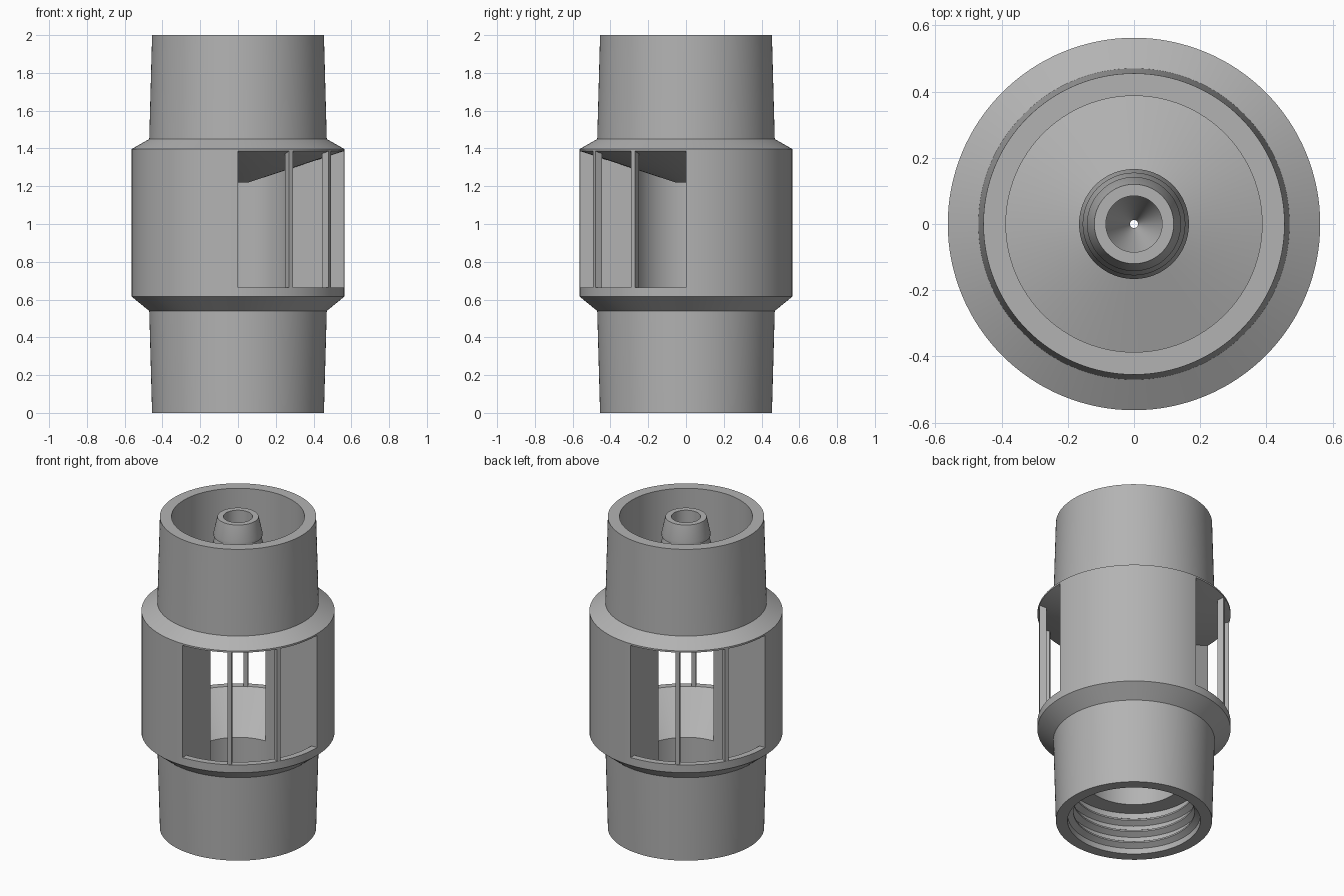
import bpy
import bmesh
import math

cube = bpy.data.objects.get("Cube")
if cube:
    bpy.data.objects.remove(cube, do_unlink=True)

grey = bpy.data.materials.new("plain_grey")
grey.use_nodes = True
GREY = (0.45, 0.45, 0.45, 1)
grey.diffuse_color = GREY
grey.node_tree.nodes["Principled BSDF"].inputs["Base Color"].default_value = GREY

SEGMENTS = 128      # sides of a full turn
OUTER = 0.5625      # collar radius
BORE = 0.28         # central passage radius
SILL, HEAD = 0.665, 1.386
FLOOR = 0.45        # where the funnel meets the bore


def finish(name, bm):
    bmesh.ops.recalc_face_normals(bm, faces=bm.faces)
    mesh = bpy.data.meshes.new(name)
    bm.to_mesh(mesh)
    bm.free()
    obj = bpy.data.objects.new(name, mesh)
    bpy.context.collection.objects.link(obj)
    mesh.materials.append(grey)
    bpy.ops.object.select_all(action="DESELECT")
    obj.select_set(True)
    bpy.context.view_layer.objects.active = obj
    bpy.ops.object.shade_smooth_by_angle(angle=math.radians(20))
    return obj


def revolve(name, profile, start=0, turn=360):
    """Spin a closed (radius, height) profile around z; cap it if partial."""
    bm = bmesh.new()
    full = turn == 360
    steps = SEGMENTS * turn // 360
    rings = []
    for i in range(steps if full else steps + 1):
        a = math.radians(start + turn * i / steps)
        rings.append([bm.verts.new((r * math.cos(a), r * math.sin(a), z))
                      for r, z in profile])
    n = len(profile)
    for i in range(steps):
        a, b = rings[i], rings[(i + 1) % len(rings)]
        for j in range(n):
            k = (j + 1) % n
            bm.faces.new((a[j], b[j], b[k], a[k]))
    if not full:
        bm.faces.new(rings[0])
        bm.faces.new(rings[-1])
    return finish(name, bm)


# Upper body: sleeve, ribbed inner nozzle and conical chamber ceiling
upper = [(0.012, 1.22), (0.055, 1.22), (OUTER, HEAD), (OUTER, 1.397),
         (0.47, 1.45), (0.455, 2), (0.387, 2), (0.387, 1.47), (0.14, 1.55)]
barb_z = 1.64
for wide, narrow in ((0.166, 0.15), (0.155, 0.135), (0.142, 0.12)):
    upper += [(narrow - 0.012, barb_z), (wide, barb_z), (wide, barb_z + 0.02),
              (narrow, barb_z + 0.12)]
    barb_z += 0.12
upper += [(0.085, 2), (0.085, 1.42)]
revolve("upper_body", upper)

# Lower body: threaded socket, bore and funnel below the windows
lower = [(0.455, 0), (0.47, 0.54), (OUTER, 0.615), (OUTER, SILL),
         (0.522, SILL), (BORE, FLOOR), (BORE, 0.27), (0.385, 0.27)]
for i in range(3):
    z = 0.235 - i * 0.075
    lower += [(0.385, z), (0.352, z - 0.02), (0.352, z - 0.03), (0.385, z - 0.05)]
lower.append((0.387, 0))
revolve("lower_body", lower)

# Two solid wall quarters, leaving two open window quarters
ceiling_at_bore = 1.22 + (HEAD - 1.22) * (BORE - 0.055) / (OUTER - 0.055)
wall = [(BORE, FLOOR), (0.522, SILL), (OUTER, SILL), (OUTER, HEAD),
        (BORE, ceiling_at_bore)]
for name, start in (("back_left_wall", 0), ("front_right_wall", 180)):
    revolve(name, wall, start, 90)

# Slim upright bars across each window
for side, base in (("front", 270), ("back", 90)):
    for i in (1, 2):
        bm = bmesh.new()
        bmesh.ops.create_cube(bm, size=1)
        a = math.radians(base + 30 * i)
        for v in bm.verts:
            r = OUTER - 0.022 + v.co.x * 0.04
            t = v.co.y * 0.024
            # upper ends follow the sloping ceiling
            top = HEAD - (OUTER - r) * 0.3
            z = top if v.co.z > 0 else SILL - 0.005
            v.co = (r * math.cos(a) - t * math.sin(a),
                    r * math.sin(a) + t * math.cos(a), z)
        finish(f"{side}_window_bar_{i}", bm)
